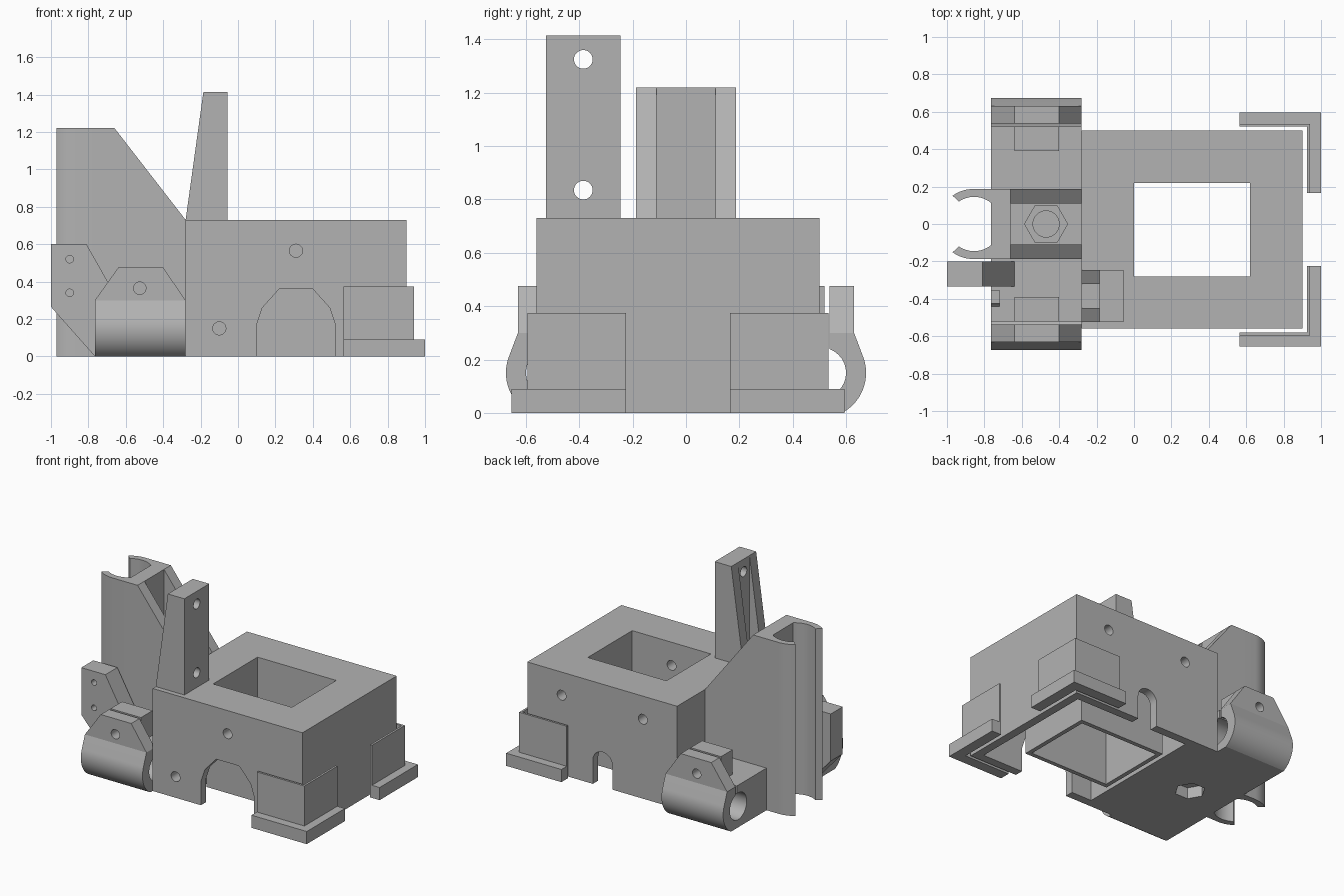
import bpy, bmesh, math
from mathutils import Vector

cube = bpy.data.objects.get("Cube")
if cube:
    bpy.data.objects.remove(cube, do_unlink=True)

grey = bpy.data.materials.new("plain_grey")
grey.use_nodes = True
COLOUR = (0.45, 0.45, 0.45, 1)
grey.diffuse_color = COLOUR
grey.node_tree.nodes["Principled BSDF"].inputs["Base Color"].default_value = COLOUR


def prism(name, pts, axis, a, b):
    """Extrude a 2D outline along an axis from a to b."""
    place = {"x": lambda p, t: (t, p[0], p[1]),
             "y": lambda p, t: (p[0], t, p[1]),
             "z": lambda p, t: (p[0], p[1], t)}[axis]
    bm = bmesh.new()
    face = bm.faces.new([bm.verts.new(place(p, a)) for p in pts])
    ext = bmesh.ops.extrude_face_region(bm, geom=[face])
    shift = Vector(place((0, 0), b - a))
    bmesh.ops.translate(bm, vec=shift, verts=[v for v in ext["geom"] if isinstance(v, bmesh.types.BMVert)])
    bmesh.ops.recalc_face_normals(bm, faces=bm.faces)
    mesh = bpy.data.meshes.new(name)
    bm.to_mesh(mesh)
    bm.free()
    mesh.materials.append(grey)
    obj = bpy.data.objects.new(name, mesh)
    bpy.context.collection.objects.link(obj)
    return obj


def box(name, x0, x1, y0, y1, z0, z1):
    return prism(name, [(x0, y0), (x1, y0), (x1, y1), (x0, y1)], "z", z0, z1)


def arc(cx, cy, r, start, end, n):
    angles = [math.radians(start + (end - start) * i / n) for i in range(n + 1)]
    return [(cx + r * math.cos(t), cy + r * math.sin(t)) for t in angles]


def hole(u, v, r, axis, a, b, sides=32):
    return prism("cutter", arc(u, v, r, 0, 360, sides)[:-1], axis, a, b)


def cut(obj, *cutters):
    """Subtract the cutters from the object, then remove them."""
    for c in cutters:
        c.hide_render = True
        mod = obj.modifiers.new("cut", "BOOLEAN")
        mod.operation, mod.solver, mod.object = "DIFFERENCE", "EXACT", c
    bpy.context.view_layer.update()
    mesh = bpy.data.meshes.new_from_object(obj.evaluated_get(bpy.context.evaluated_depsgraph_get()))
    obj.modifiers.clear()
    obj.data = mesh
    for c in cutters:
        bpy.data.objects.remove(c, do_unlink=True)
    return obj


def window():
    return box("cutter", 0, 0.62, -0.28, 0.22, -0.1, 1)


# Main housing: hollow underneath, arch in front, small slot behind
housing = box("housing", -0.28, 0.90, -0.56, 0.50, 0, 0.73)
arch = [(0.10, -0.1), (0.10, 0.17), (0.13, 0.26), (0.22, 0.36),
        (0.40, 0.36), (0.49, 0.26), (0.52, 0.17), (0.52, -0.1)]
slot = [(0.23, -0.1)] + arc(0.307, 0.17, 0.077, 180, 0, 12) + [(0.384, -0.1)]
cut(housing,
    box("cutter", -0.06, 0.84, -0.50, 0.44, -0.1, 0.42),
    window(),
    prism("cutter", arch, "y", -0.7, -0.45),
    prism("cutter", slot, "y", 0.40, 0.6),
    hole(0.31, 0.565, 0.035, "y", -0.7, -0.25),
    hole(-0.10, 0.15, 0.035, "y", -0.7, -0.3),
    hole(-0.01, 0.565, 0.035, "y", 0.25, 0.6),
    hole(0.63, 0.565, 0.035, "y", 0.25, 0.6))

# Tube that lines the window down to the floor
cut(box("window_tube", -0.03, 0.65, -0.31, 0.25, 0, 0.45), window())

# Two angled corner guards, each a thin wall with a wider foot
def corner_guard(name, yo, yi, ye, s):
    for part, t, h in (("wall", 0.015, 0.375), ("foot", 0.075, 0.09)):
        x1, y1 = 0.925 + t, yi + s * t
        pts = [(0.565, yi), (0.565, y1), (x1, y1), (x1, ye), (0.925, ye), (0.925, yi)]
        prism(name + "_" + part, pts, "z", 0, h)


corner_guard("back_guard", 0.595, 0.52, 0.165, 1)
corner_guard("front_guard", -0.655, -0.58, -0.225, -1)

# Side carriage with a rounded clamp along both ends
half = arc(0.505, 0.15, 0.17, -61.9, 21, 20) + [(0.63, 0.30)]
outline = half + [(-y, z) for y, z in reversed(half)]
carriage = prism("carriage", outline, "x", -0.765, -0.28)
cutters = [hole(-0.47, 0, 0.115, "z", 0.18, 0.5, 6),
           hole(-0.47, 0, 0.07, "z", 0.11, 0.5),
           hole(-0.47, 0, 0.10, "z", -0.1, 0.08, 6),
           box("cutter", -0.8, -0.72, -0.44, -0.355, 0.2, 0.4)]
for s in (1, -1):
    cutters.append(hole(s * 0.505, 0.15, 0.095, "x", -0.9, -0.2))
    cutters.append(box("cutter", -0.9, -0.2, *sorted((s * 0.52, s * 0.537)), 0.18, 0.6))
cut(carriage, *cutters)

# Clamp ears: a sloped outer ear and a square inner block at each end
ear = [(-0.765, 0.30), (-0.64, 0.475), (-0.40, 0.475), (-0.28, 0.30)]
for side, s in (("back", 1), ("front", -1)):
    outer = prism(side + "_outer_ear", ear, "y", s * 0.537, s * 0.63)
    inner = box(side + "_inner_ear", -0.64, -0.40, *sorted((s * 0.39, s * 0.52)), 0.29, 0.475)
    for o in (outer, inner):
        cut(o, hole(-0.525, 0.365, 0.033, "y", s * 0.3, s * 0.7))

# Tower: back wall, two sloped cheeks and an open round clip
cheek = [(-0.765, 0.25), (-0.765, 1.22), (-0.66, 1.22), (-0.28, 0.73), (-0.28, 0.25)]
for side, s in (("back", 1), ("front", -1)):
    prism("tower_" + side + "_cheek", cheek, "y", s * 0.11, s * 0.187)
box("tower_wall", -0.765, -0.66, -0.11, 0.11, 0.25, 1.22)
inside = arc(-0.855, 0, 0.145, 51.6, 124, 14)
for side, s in (("back", 1), ("front", -1)):
    outside = arc(-0.86, 0, 0.187, 126, 90, 8) + [(-0.765, 0.187)]
    pts = [(x, s * y) for x, y in inside + outside]
    prism("clip_" + side + "_prong", pts, "z", 0, 1.22)

# Side bracket with two small holes
bracket = [(-1, 0.265), (-1, 0.60), (-0.81, 0.60), (-0.64, 0.30), (-0.64, 0.02), (-0.765, 0.0)]
cut(prism("side_bracket", bracket, "y", -0.335, -0.20),
    *[hole(-0.9, z, 0.02, "y", -0.5, 0) for z in (0.52, 0.34)])

# Mast: upright plate with two tapering ribs
mast = box("mast_plate", -0.185, -0.055, -0.525, -0.245, 0.72, 1.415)
cut(mast, *[hole(-0.385, z, 0.035, "x", -0.4, 0) for z in (0.835, 1.325)])
rib = [(-0.28, 0.73), (-0.185, 1.415), (-0.185, 0.73)]
prism("mast_front_rib", rib, "y", -0.525, -0.45)
prism("mast_back_rib", rib, "y", -0.32, -0.245)

# Smooth the round faces, keep the edges sharp
bpy.ops.object.select_all(action="DESELECT")
for o in bpy.context.collection.objects:
    if o.type == "MESH" and grey.name in o.data.materials:
        o.select_set(True)
        bpy.context.view_layer.objects.active = o
bpy.ops.object.shade_smooth_by_angle(angle=math.radians(25))
